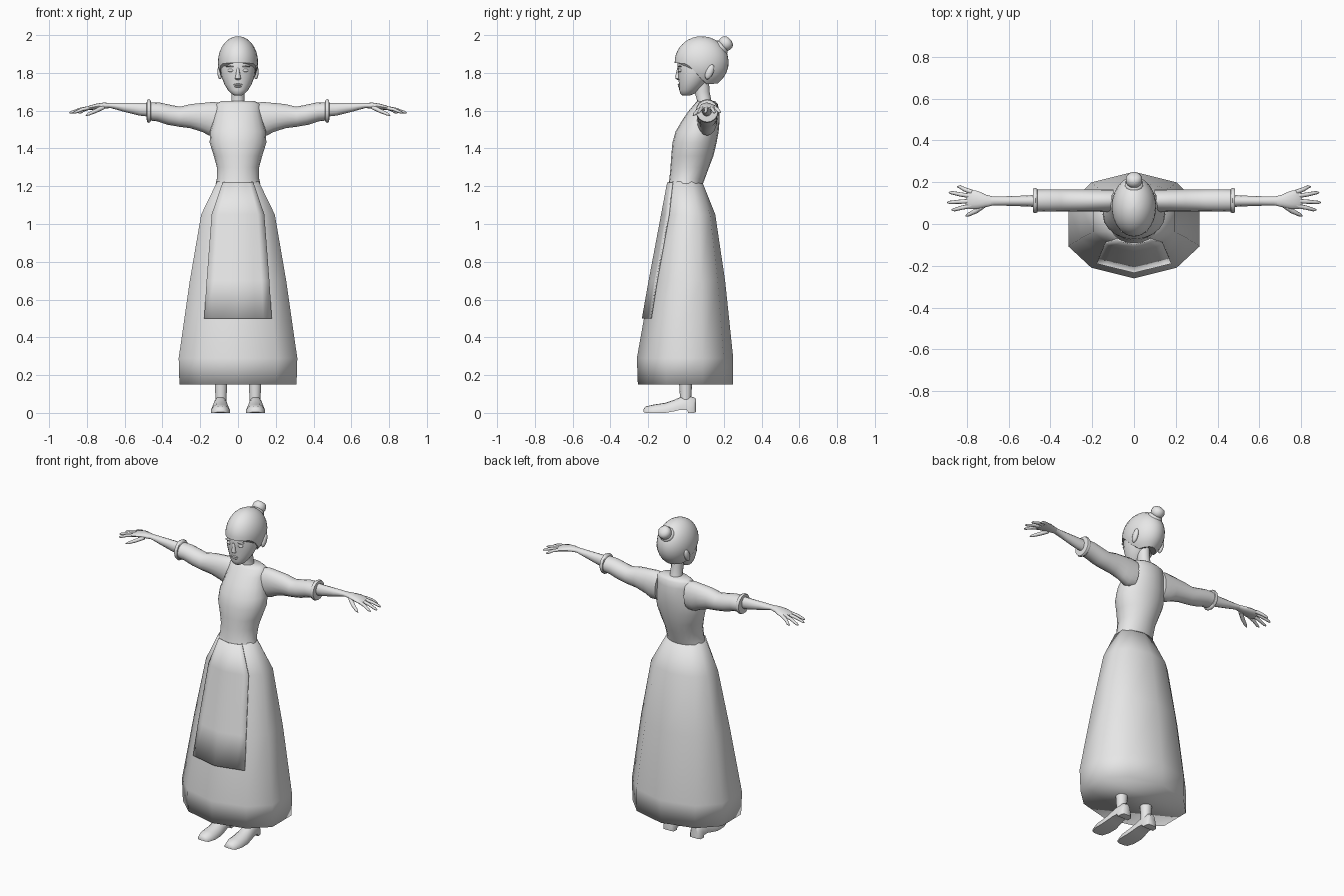
import bpy, bmesh, math
from mathutils import Vector, Matrix

if "Cube" in bpy.data.objects:
    bpy.data.objects.remove(bpy.data.objects["Cube"])

grey = bpy.data.materials.new("plain_grey")
grey.diffuse_color = (0.8, 0.8, 0.8, 1)
grey.use_nodes = True
grey.node_tree.nodes["Principled BSDF"].inputs["Base Color"].default_value = grey.diffuse_color


def finish(name, bm, mirror=False, angle=50):
    bmesh.ops.recalc_face_normals(bm, faces=bm.faces)
    me = bpy.data.meshes.new(name)
    bm.to_mesh(me)
    bm.free()
    ob = bpy.data.objects.new(name, me)
    bpy.context.collection.objects.link(ob)
    me.materials.append(grey)
    bpy.ops.object.select_all(action='DESELECT')
    ob.select_set(True)
    bpy.context.view_layer.objects.active = ob
    bpy.ops.object.shade_smooth_by_angle(angle=math.radians(angle))
    if mirror:
        ob.modifiers.new("mirror", 'MIRROR')
    return ob


def loft(name, rings, mirror=False, angle=50):
    """Skin a list of closed rings and cap both ends."""
    bm = bmesh.new()
    vs = [[bm.verts.new(p) for p in r] for r in rings]
    n = len(vs[0])
    for a, b in zip(vs, vs[1:]):
        for i in range(n):
            j = (i + 1) % n
            bm.faces.new((a[i], a[j], b[j], b[i]))
    bm.faces.new(vs[0])
    bm.faces.new(vs[-1])
    return finish(name, bm, mirror, angle)


def level(z, hw, yf, yb, n=20, x=0):
    """Horizontal oval from its half width, front and back."""
    return [(x + hw * math.sin(t), (yf + yb) / 2 - (yb - yf) / 2 * math.cos(t), z)
            for t in (2 * math.pi * i / n for i in range(n))]


def tube(name, pts, n=10, mirror=True):
    """Tapered limb; each point is x, y, z, half width, half height."""
    c = [Vector(p[:3]) for p in pts]
    rings = []
    for i, p in enumerate(pts):
        d = (c[min(i + 1, len(c) - 1)] - c[max(i - 1, 0)]).normalized()
        u = Vector((0, 0, 1)).cross(d).normalized()
        v = d.cross(u)
        rings.append([c[i] + u * p[3] * math.cos(t) + v * p[4] * math.sin(t)
                      for t in (2 * math.pi * k / n for k in range(n))])
    return loft(name, rings, mirror)


def ball(name, loc, size, tilt=0, mirror=False):
    bm = bmesh.new()
    m = Matrix.Translation(loc) @ Matrix.Rotation(tilt, 4, 'X') @ Matrix.Diagonal((*size, 1))
    bmesh.ops.create_uvsphere(bm, u_segments=14, v_segments=8, radius=1, matrix=m)
    return finish(name, bm, mirror)


# Skirt: ten-sided bell
SKIRT = [(.15, .31, -.255, .25), (.29, .314, -.26, .25), (.7, .255, -.187, .207),
         (1.05, .195, -.121, .155), (1.225, .11, -.088, .085)]
half = [(0, -1), (.65, -.8), (1, -.4), (1, .36), (.65, .8), (0, 1)]
outline = half + [(-x, y) for x, y in half[4:0:-1]]


def skirt_ring(z, hw, yf, yb):
    return [(x * hw, (yf + yb) / 2 + y * (yb - yf) / 2, z) for x, y in outline]


loft("skirt", [skirt_ring(*r) for r in SKIRT], angle=180)


# Apron: thin panel following the front of the skirt
def skirt_front(x, z):
    for a, b in zip(SKIRT, SKIRT[1:]):
        if a[0] <= z <= b[0]:
            k = (z - a[0]) / (b[0] - a[0])
            hw, yf, yb = (a[i] + (b[i] - a[i]) * k for i in (1, 2, 3))
    t = abs(x) / hw
    for (x0, y0), (x1, y1) in zip(half, half[1:3]):
        if x0 <= t <= x1:
            y = y0 + (y1 - y0) * (t - x0) / (x1 - x0)
    return (yf + yb) / 2 + y * (yb - yf) / 2 - .007


bm = bmesh.new()
rows = [[bm.verts.new((w * s, skirt_front(w * s, z), z)) for s in (-1, -.75, -.5, 0, .5, .75, 1)]
        for z, w in ((.5, .178), (.7, .165), (.87, .152), (1.05, .138), (1.22, .08))]
for a, b in zip(rows, rows[1:]):
    for i in range(6):
        bm.faces.new((a[i], a[i + 1], b[i + 1], b[i]))
apron = finish("apron", bm)
solid = apron.modifiers.new("thickness", 'SOLIDIFY')
solid.thickness, solid.offset = .008, 0

# Bodice
loft("bodice", [level(*r) for r in (
    (1.215, .118, -.093, .09), (1.24, .112, -.088, .1), (1.3, .112, -.082, .122),
    (1.36, .128, -.078, .145), (1.43, .15, -.072, .162), (1.49, .148, -.055, .173),
    (1.55, .132, -.02, .178), (1.6, .122, .015, .175), (1.635, .118, .045, .168),
    (1.65, .09, .058, .155))])

# Neck and face
loft("neck", [level(*r, n=14) for r in (
    (1.6, .05, .05, .15), (1.65, .036, .06, .135), (1.7, .034, .045, .125), (1.78, .036, .04, .12))])
loft("face", [level(*r) for r in (
    (1.68, .018, -.018, .02), (1.69, .036, -.03, .045), (1.71, .054, -.036, .07),
    (1.74, .072, -.037, .1), (1.78, .088, -.042, .13), (1.82, .094, -.044, .16),
    (1.86, .095, -.045, .18), (1.92, .08, -.02, .16))])
loft("nose", [level(*r, n=8) for r in (
    (1.763, .008, -.046, -.03), (1.77, .017, -.056, -.03), (1.78, .013, -.057, -.03),
    (1.825, .007, -.047, -.03))])
ball("upper_lip", (0, -.035, 1.738), (.024, .009, .005))
ball("lower_lip", (0, -.033, 1.728), (.02, .009, .006))
ball("eye", (.038, -.03, 1.813), (.018, .012, .009), mirror=True)
ball("brow", (.04, -.032, 1.834), (.025, .013, .004), mirror=True)
ball("ear", (.095, .125, 1.805), (.014, .02, .042), tilt=-.4, mirror=True)


# Hair cap: oval dome with a fringe and low sides
def hem(deg):
    marks = ((0, 1.853), (55, 1.85), (72, 1.815), (90, 1.765), (110, 1.74), (180, 1.745))
    for (a, za), (b, zb) in zip(marks, marks[1:]):
        if deg <= b:
            return za + (zb - za) * (deg - a) / (b - a)


N, TOP, MID = 36, 1.994, 1.856
rings = []
for k in range(11):
    ring = []
    for i in range(N):
        deg = i * 360 / N
        low = math.asin((hem(min(deg, 360 - deg)) - MID) / (TOP - MID))
        lat = math.radians(88) + (low - math.radians(88)) * k / 10
        t, r = math.radians(deg), math.cos(lat)
        ring.append((.106 * r * math.sin(t), .083 - .143 * r * math.cos(t),
                     MID + (TOP - MID) * math.sin(lat)))
    rings.append(ring)
loft("hair", rings)

# Hair bun with its band, leaning back
tilt = Matrix.Translation((0, .182, 1.93)) @ Matrix.Rotation(-.85, 4, 'X')
for name, prof in (("bun_band", ((-.02, .042), (.012, .044), (.02, .036))),
                   ("bun", ((.012, .026), (.02, .036), (.035, .04), (.052, .038), (.065, .028), (.07, .012)))):
    loft(name, [[tilt @ Vector(p) for p in level(z, r, -r, r, 14)] for z, r in prof])

# Sleeves, cuffs and forearms
tube("sleeve", [(.1, .112, 1.555, .054, .085), (.14, .112, 1.557, .054, .09),
                (.18, .112, 1.565, .053, .078), (.25, .112, 1.571, .053, .064),
                (.31, .112, 1.568, .053, .053), (.36, .112, 1.577, .053, .053),
                (.42, .112, 1.593, .053, .05), (.475, .112, 1.597, .052, .048)], 16)
tube("cuff", [(.46, .112, 1.598, .045, .045), (.463, .112, 1.598, .057, .058),
              (.472, .112, 1.598, .06, .063), (.482, .112, 1.598, .057, .058),
              (.484, .112, 1.598, .04, .04)], 16)
tube("forearm", [(.45, .11, 1.604, .03, .038), (.52, .11, 1.608, .026, .034),
                 (.6, .11, 1.618, .023, .024), (.67, .11, 1.627, .021, .014),
                 (.71, .11, 1.627, .027, .014)], 12)

# Hands
tube("palm", [(.67, .11, 1.627, .02, .013), (.71, .11, 1.627, .03, .016),
              (.75, .115, 1.622, .043, .015), (.785, .118, 1.615, .046, .012),
              (.8, .12, 1.61, .038, .008)], 12)
for name, y0, tx, ty in (("little_finger", .153, .845, .178), ("ring_finger", .133, .885, .15),
                         ("middle_finger", .11, .893, .103), ("index_finger", .088, .872, .068)):
    x0 = .775
    tube(name, [(x0, y0, 1.617, .011, .01),
                ((x0 + tx) / 2, (y0 + ty) / 2, 1.607, .01, .009),
                (tx - .012, ty, 1.592, .008, .007), (tx, ty, 1.587, .003, .003)], 8)
tube("thumb", [(.715, .092, 1.617, .013, .012), (.755, .063, 1.598, .012, .011),
               (.79, .045, 1.582, .009, .008), (.805, .038, 1.575, .003, .003)], 8)

# Legs and shoes
loft("leg", [level(z, r, -r - .002, r - .002, 14, x=.09)
             for z, r in ((.04, .029), (.085, .03), (.15, .034), (.3, .042))], True)
shoe = []
for y, hw, z0, z1 in ((-.225, .018, .004, .02), (-.213, .036, 0, .034), (-.17, .05, 0, .044),
                      (-.11, .05, 0, .053), (-.065, .045, .008, .068), (-.03, .04, .016, .083),
                      (.005, .038, .016, .088), (.012, .038, 0, .088), (.04, .036, 0, .084),
                      (.052, .024, .004, .075)):
    h = z1 - z0
    right = [(1, 0), (1, .3), (.82, .65), (.45, .95)]
    ring = right + [(0, 1)] + [(-a, b) for a, b in right[::-1]]
    shoe.append([(.093 + a * hw, y, z0 + b * h) for a, b in ring])
loft("shoe", shoe, True)
